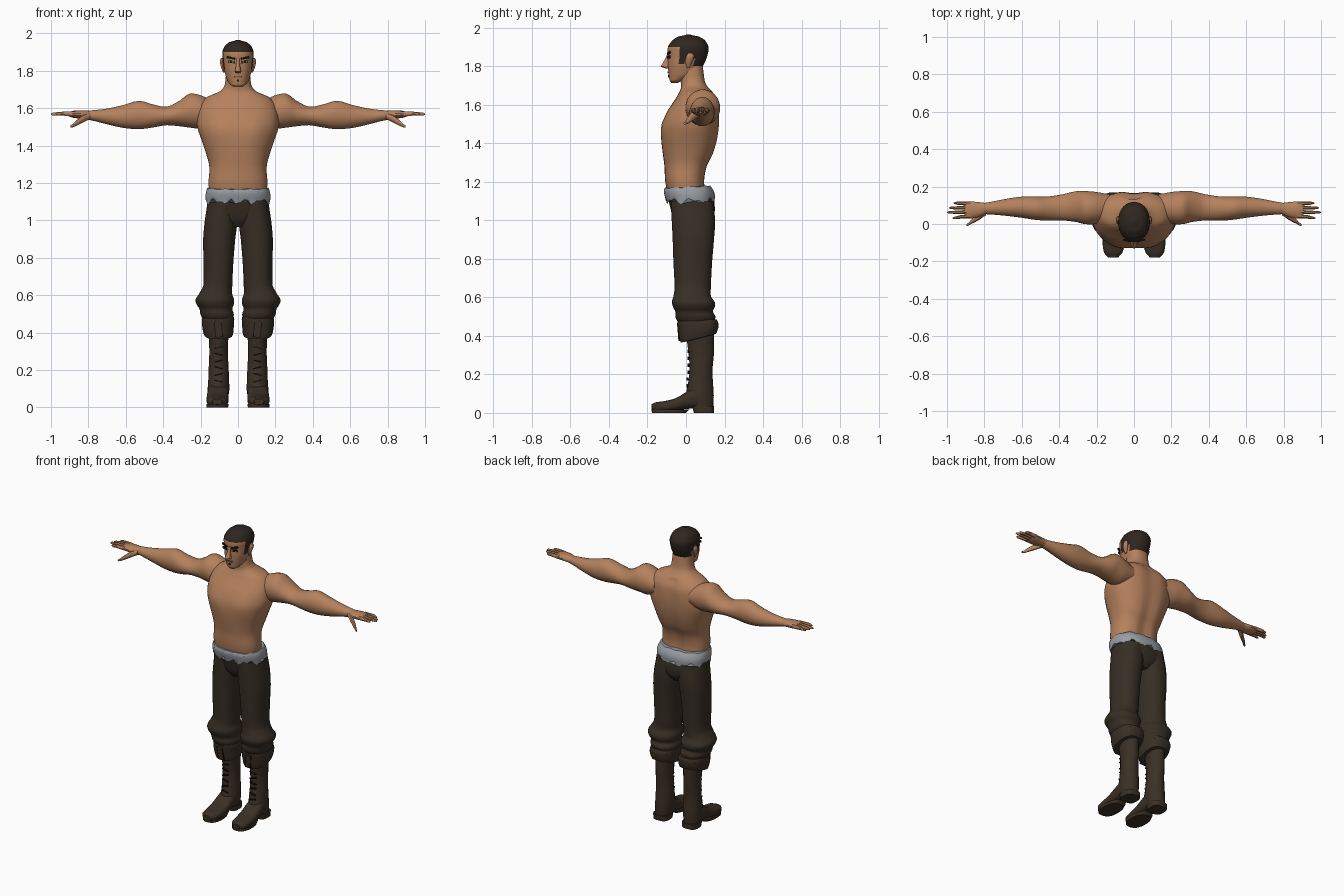
import bpy, bmesh, math
from mathutils import Vector, Euler


def material(name, rgb):
    m = bpy.data.materials.new(name)
    m.diffuse_color = (*rgb, 1)
    return m


SKIN = material("skin", (0.46, 0.22, 0.11))
HAIR = material("hair", (0.028, 0.019, 0.013))
TROUSERS = material("trouser_cloth", (0.038, 0.028, 0.018))
LEATHER = material("boot_leather", (0.042, 0.029, 0.018))
DARK = material("dark_trim", (0.010, 0.007, 0.005))
CLOTH = material("grey_cloth", (0.32, 0.34, 0.37))
WHITE = material("eye_white", (0.45, 0.40, 0.36))
LIP = material("lip", (0.24, 0.09, 0.055))


def finish(name, bm, mats, mirror):
    bmesh.ops.recalc_face_normals(bm, faces=bm.faces)
    me = bpy.data.meshes.new(name)
    bm.to_mesh(me)
    bm.free()
    ob = bpy.data.objects.new(name, me)
    bpy.context.collection.objects.link(ob)
    for m in mats:
        me.materials.append(m)
    if mirror:
        ob.modifiers.new("mirror", 'MIRROR').use_mirror_u = False
    return ob


def spline(a, b, c, d, t):
    return b + 0.5 * t * (c - a + t * (2*a - 5*b + 4*c - d + t * (3*(b - c) + d - a)))


def loft(name, secs, axis, mats, n=20, p=2.0, sub=3, mirror=False, warp=None, rule=None):
    """Skin rounded sections (position, lo1, hi1, lo2, hi2) along an axis."""
    rows = []
    for i in range(len(secs) - 1):
        q = [secs[max(i-1, 0)], secs[i], secs[i+1], secs[min(i+2, len(secs)-1)]]
        for k in range(sub):
            t = k / sub
            row = [spline(*v, t) for v in zip(*q)]
            row[0] = secs[i][0] + (secs[i+1][0] - secs[i][0]) * t
            rows.append(row)
    rows.append(list(secs[-1]))
    bm = bmesh.new()
    rings = []
    for s, a0, a1, b0, b1 in rows:
        ring = []
        for j in range(n):
            th = 2 * math.pi * (j + 0.5) / n
            c, d = math.cos(th), math.sin(th)
            a = (a0+a1)/2 + (a1-a0)/2 * math.copysign(abs(c)**(2/p), c)
            b = (b0+b1)/2 + (b1-b0)/2 * math.copysign(abs(d)**(2/p), d)
            co = Vector({'x': (s, a, b), 'y': (a, s, b), 'z': (a, b, s)}[axis])
            ring.append(bm.verts.new(warp(co) if warp else co))
        rings.append(ring)
    for r, q in zip(rings, rings[1:]):
        for j in range(n):
            bm.faces.new((r[j], r[(j+1) % n], q[(j+1) % n], q[j]))
    bm.faces.new(rings[0])
    bm.faces.new(rings[-1])
    if rule:
        for f in bm.faces:
            f.material_index = rule(f.calc_center_median())
    return finish(name, bm, mats, mirror)


def box(name, loc, size, mat, rot=(0, 0, 0), mirror=True):
    bm = bmesh.new()
    bmesh.ops.create_cube(bm, size=1)
    turn = Euler(rot).to_matrix()
    for v in bm.verts:
        v.co = turn @ Vector(a * b for a, b in zip(v.co, size)) + Vector(loc)
    return finish(name, bm, [mat], mirror)


def sym(rows):
    return [(z, -w, w, a, b) for z, w, a, b in rows]


# Torso and neck, with spine groove and chest swell
def torso_shape(v):
    if v.y > 0.06 and v.z < 1.66:
        v.y -= 0.018 * math.exp(-(v.x / 0.03)**2)
    if v.y < 0:
        swell = math.exp(-((v.z - 1.49) / 0.06)**2 - ((abs(v.x) - 0.09) / 0.06)**2)
        v.y -= 0.012 * swell
    return v


loft("torso", sym([
    (1.10, 0.150, -0.09, 0.11), (1.20, 0.158, -0.108, 0.098), (1.28, 0.153, -0.112, 0.112),
    (1.34, 0.166, -0.120, 0.142), (1.42, 0.192, -0.128, 0.165), (1.50, 0.218, -0.120, 0.175),
    (1.57, 0.215, -0.095, 0.175), (1.62, 0.200, -0.062, 0.168), (1.66, 0.165, -0.038, 0.145),
    (1.69, 0.098, -0.026, 0.115), (1.72, 0.072, -0.028, 0.098), (1.80, 0.064, -0.03, 0.088)]),
    'z', [SKIN], n=40, p=2.35, warp=torso_shape)

# Arms
loft("arm", [
    (0.13, 0.02, 0.16, 1.51, 1.64), (0.20, 0.0, 0.172, 1.49, 1.67), (0.26, -0.002, 0.177, 1.495, 1.678),
    (0.31, 0.01, 0.176, 1.502, 1.642), (0.38, 0.018, 0.160, 1.508, 1.608), (0.46, 0.017, 0.148, 1.495, 1.622),
    (0.53, 0.022, 0.148, 1.487, 1.640), (0.61, 0.034, 0.146, 1.493, 1.618), (0.70, 0.045, 0.132, 1.513, 1.598),
    (0.79, 0.052, 0.115, 1.535, 1.588), (0.81, 0.054, 0.113, 1.54, 1.583)], 'x', [SKIN], mirror=True)

# Hands
loft("palm", [(0.78, 0.056, 0.112, 1.54, 1.585), (0.83, 0.036, 0.118, 1.542, 1.588),
              (0.88, 0.028, 0.122, 1.548, 1.586), (0.905, 0.032, 0.12, 1.556, 1.58)],
     'x', [SKIN], n=14, mirror=True)
for i, (root, tip, end) in enumerate([(0.042, 0.032, 0.97), (0.065, 0.062, 1.0),
                                      (0.087, 0.086, 0.99), (0.109, 0.112, 0.965)]):
    mid = (root + tip) / 2
    loft(f"finger_{i+1}", [(0.875, root-0.011, root+0.011, 1.554, 1.582),
                           (0.935, mid-0.010, mid+0.010, 1.559, 1.582),
                           (end-0.01, tip-0.007, tip+0.007, 1.560, 1.577),
                           (end, tip-0.003, tip+0.003, 1.564, 1.572)],
         'x', [SKIN], n=8, sub=2, mirror=True)
loft("thumb", [(0.79, 0.045, 0.085, 1.54, 1.575), (0.83, 0.02, 0.055, 1.522, 1.562),
               (0.87, 0.0, 0.024, 1.503, 1.53), (0.895, -0.012, 0.0, 1.495, 1.508)],
     'x', [SKIN], n=10, mirror=True)


# Head, cropped hair coloured by hairline
def hairline(c):
    if c.y < -0.035:
        low = 1.897
    elif c.y < -0.008:
        low = 1.805
    elif c.y < 0.04:
        low = 1.845
    else:
        low = 1.785
    return 1 if c.z > low else 0


loft("head", sym([
    (1.712, 0.022, -0.076, -0.045), (1.725, 0.042, -0.085, -0.01), (1.755, 0.060, -0.090, 0.055),
    (1.80, 0.073, -0.094, 0.088), (1.85, 0.080, -0.094, 0.110), (1.90, 0.084, -0.094, 0.117),
    (1.935, 0.069, -0.070, 0.098), (1.953, 0.046, -0.042, 0.068), (1.963, 0.012, 0.0, 0.025)]),
    'z', [SKIN, HAIR], n=40, p=2.15, sub=5, rule=hairline)
loft("ear", [(1.79, 0.072, 0.080, 0.005, 0.02), (1.815, 0.07, 0.090, -0.002, 0.03),
             (1.85, 0.074, 0.098, 0.0, 0.042), (1.868, 0.078, 0.092, 0.012, 0.034)],
     'z', [SKIN], n=10, mirror=True)
loft("nose", sym([(1.788, 0.012, -0.108, -0.08), (1.797, 0.018, -0.130, -0.08),
                  (1.808, 0.015, -0.126, -0.08), (1.835, 0.010, -0.110, -0.08),
                  (1.868, 0.009, -0.097, -0.08)]), 'z', [SKIN], n=12)
box("eyebrow", (0.037, -0.089, 1.868), (0.045, 0.009, 0.011), DARK, (0, -0.2, 0.25))
box("eye_outline", (0.036, -0.089, 1.847), (0.034, 0.009, 0.013), DARK, (0, -0.05, 0.25))
for x in (0.027, 0.045):
    box("eye_white", (x, -0.0905 + (x - 0.036) * 0.25, 1.846), (0.007, 0.009, 0.005), WHITE, (0, 0, 0.25))
box("mouth", (0, -0.092, 1.768), (0.042, 0.009, 0.008), LIP, mirror=False)
box("chin_tuft", (0, -0.089, 1.748), (0.012, 0.009, 0.012), DARK, mirror=False)


# Torn cloth around the waist
def ragged(v):
    th = math.atan2(v.y, v.x)
    if v.z < 1.115:
        v.z += 0.011 * math.sin(9 * th) + 0.008 * math.sin(16 * th + 1)
    elif v.z > 1.16:
        v.z += 0.05 * v.y + 0.003 * math.sin(11 * th)
    return v


loft("waist_cloth", sym([(1.10, 0.172, -0.103, 0.148), (1.13, 0.174, -0.112, 0.150),
                         (1.155, 0.170, -0.115, 0.142), (1.172, 0.163, -0.112, 0.125)]),
     'z', [CLOTH], n=64, p=2.4, sub=2, warp=ragged)

# Trousers gathered below the knee
loft("trouser_seat", sym([(0.965, 0.07, -0.035, 0.11), (1.0, 0.12, -0.062, 0.14),
                          (1.05, 0.163, -0.078, 0.15), (1.10, 0.165, -0.09, 0.146),
                          (1.14, 0.16, -0.095, 0.13)]), 'z', [TROUSERS], n=32, p=2.4)
loft("trouser_leg", [
    (0.45, 0.045, 0.165, -0.02, 0.12), (0.475, 0.026, 0.190, -0.045, 0.145), (0.50, 0.022, 0.202, -0.056, 0.154),
    (0.525, 0.030, 0.206, -0.056, 0.140), (0.55, 0.022, 0.222, -0.068, 0.150), (0.575, 0.020, 0.228, -0.074, 0.150),
    (0.605, 0.030, 0.210, -0.066, 0.130), (0.65, 0.030, 0.186, -0.060, 0.130), (0.78, 0.024, 0.185, -0.066, 0.136),
    (0.90, 0.014, 0.187, -0.070, 0.146), (1.0, 0.002, 0.178, -0.075, 0.152), (1.10, 0.0, 0.164, -0.08, 0.142)],
    'z', [TROUSERS], n=24, p=2.25, mirror=True)


# Boots
def cuff_tilt(v):
    v.z += (v.y - 0.06) * (0.25 if v.z < 0.44 else 0.03)
    return v


loft("boot_cuff", [(0.385, 0.050, 0.160, -0.005, 0.14), (0.387, 0.028, 0.180, -0.028, 0.158),
                   (0.42, 0.023, 0.190, -0.036, 0.170), (0.46, 0.020, 0.193, -0.043, 0.168),
                   (0.482, 0.022, 0.190, -0.044, 0.160), (0.485, 0.05, 0.165, -0.02, 0.13)],
     'z', [LEATHER], n=20, p=2.5, sub=2, mirror=True, warp=cuff_tilt)
loft("boot_shaft", [(0.025, 0.058, 0.158, 0.03, 0.142), (0.09, 0.046, 0.163, 0.0, 0.145),
                    (0.14, 0.047, 0.160, 0.008, 0.142), (0.22, 0.050, 0.157, 0.018, 0.138),
                    (0.31, 0.054, 0.154, 0.012, 0.146), (0.44, 0.046, 0.162, -0.005, 0.145)],
     'z', [LEATHER], n=20, mirror=True)
loft("boot_foot", [(0.11, 0.062, 0.152, 0.022, 0.12), (0.05, 0.052, 0.162, 0.022, 0.135),
                   (0.0, 0.050, 0.165, 0.02, 0.108), (-0.05, 0.050, 0.168, 0.012, 0.078),
                   (-0.11, 0.052, 0.168, 0.004, 0.062), (-0.155, 0.062, 0.160, 0.006, 0.056),
                   (-0.180, 0.085, 0.138, 0.014, 0.046)],
     'y', [LEATHER], n=20, p=2.6, mirror=True)
loft("boot_sole", [(0.0, 0.070, 0.150, -0.150, -0.03), (0.0, 0.052, 0.168, -0.178, 0.0),
                   (0.018, 0.050, 0.168, -0.180, 0.02)],
     'z', [LEATHER], n=20, p=2.5, sub=1, mirror=True)
loft("boot_heel", [(0.0, 0.056, 0.160, 0.04, 0.145), (0.035, 0.054, 0.162, 0.032, 0.147)],
     'z', [LEATHER], n=20, p=3.2, sub=1, mirror=True)

# Boot laces and the split flap of the cuff
for i in range(6):
    z = 0.14 + i * 0.036
    box("lace", (0.104, 0.008 if i < 2 else 0.013, z), (0.045, 0.012, 0.007), DARK,
        (0, 0.25 if i % 2 else -0.25, 0))
box("cuff_flap", (0.104, -0.036, 0.42), (0.03, 0.014, 0.09), LEATHER, (0.08, 0.1, 0))
for x in (0.085, 0.123):
    box("cuff_split", (x, -0.038, 0.415), (0.005, 0.008, 0.085), DARK, (0.08, 0.1, 0))

# Smooth shading with sharp rims
bpy.ops.object.select_all(action='SELECT')
bpy.context.view_layer.objects.active = bpy.data.objects["torso"]
bpy.ops.object.shade_smooth_by_angle(angle=math.radians(40))
